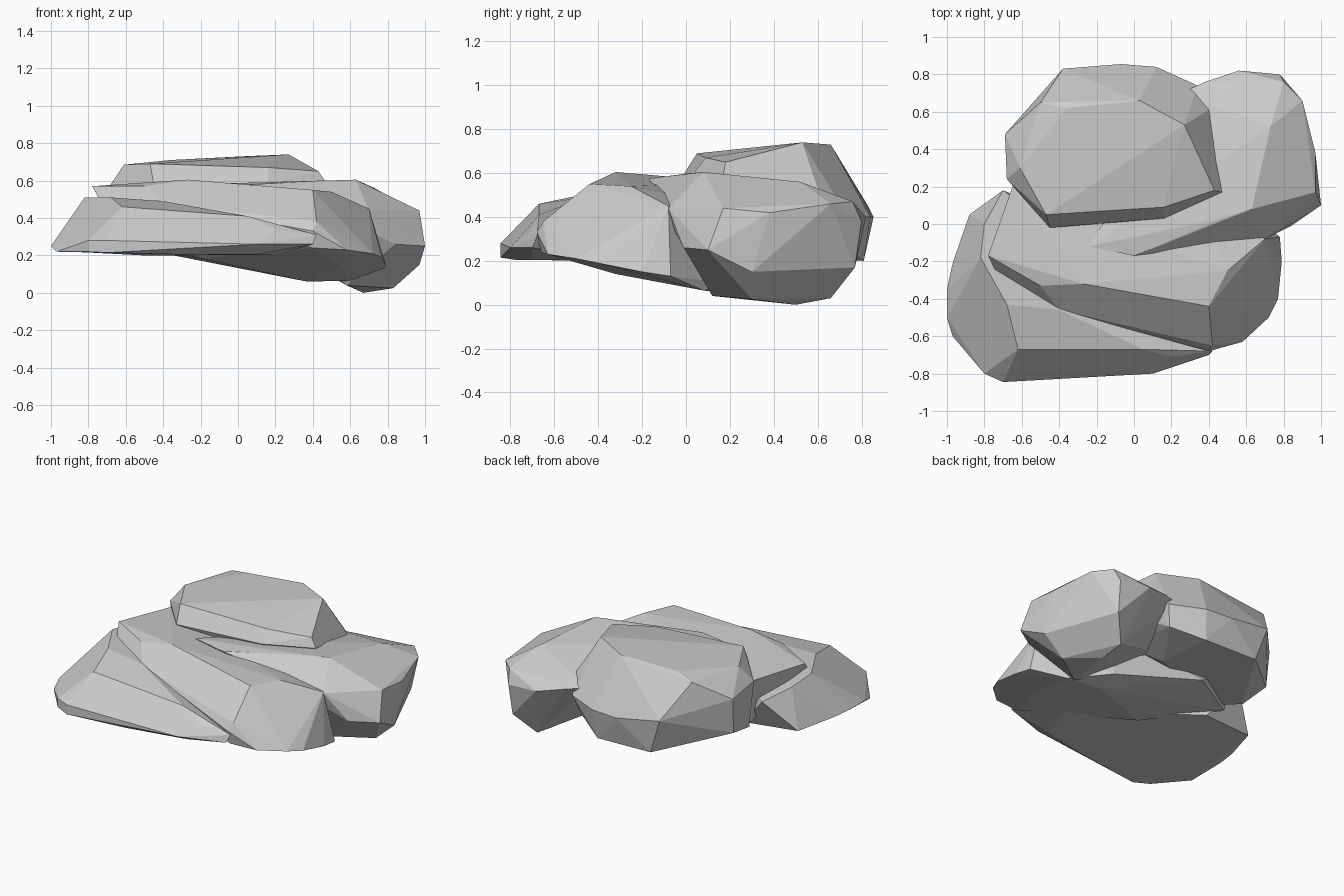
import bpy, bmesh, math


def rock(name, corners):
    """Faceted boulder: convex hull of its corner points, flat planes merged."""
    bm = bmesh.new()
    for c in corners:
        bm.verts.new(c)
    bmesh.ops.convex_hull(bm, input=bm.verts[:])
    loose = [v for v in bm.verts if not v.link_faces]
    bmesh.ops.delete(bm, geom=loose, context='VERTS')
    bmesh.ops.dissolve_limit(bm, angle_limit=math.radians(4),
                             verts=bm.verts[:], edges=bm.edges[:])
    bmesh.ops.recalc_face_normals(bm, faces=bm.faces[:])
    me = bpy.data.meshes.new(name)
    bm.to_mesh(me)
    bm.free()
    ob = bpy.data.objects.new(name, me)
    bpy.context.collection.objects.link(ob)
    return ob


# low slab at the front left
rock("front_slab", [
    (-.97, -.6, .22), (-.8, -.8, .22), (-.7, -.845, .215), (-.3, -.78, .205),
    (.1, -.8, .26), (.1, -.7, .205), (.4, -.7, .26), (.42, -.68, .31),
    (-1, -.35, .25), (-1, -.5, .25), (-.97, -.21, .24), (-.88, .05, .22),
    (-.7, -.845, .28), (-.8, -.8, .28), (-.62, -.67, .46), (.05, -.67, .41),
    (.2, -.71, .34), (-.68, -.43, .51), (-.82, -.18, .51), (-.8, 0, .48),
    (-.7, .18, .42), (-.4, -.46, .49), (-.5, .1, .2), (.2, -.4, .2)])

# long leaning boulder through the middle
rock("middle_boulder", [
    (-.78, -.17, .57), (-.65, .2, .56), (-.74, -.25, .5), (-.5, -.33, .57),
    (-.27, -.32, .605), (.4, -.44, .55), (.5, -.25, .54), (.7, -.08, .45),
    (-.4, -.46, .48), (.4, -.68, .33), (.42, -.65, .38), (.58, -.63, .23),
    (.72, -.5, .21), (.77, -.4, .19), (.79, -.2, .15), (.78, -.07, .13),
    (.4, -.66, .24), (.55, -.32, .14), (.6, .08, .065), (.37, .12, .06),
    (.39, .27, .09), (-.19, .43, .19), (-.2, -.2, .185), (-.6, .15, .25),
    (.3, .2, .45)])

# rounded boulder at the right, tapering to the left
rock("right_boulder", [
    (-.24, -.12, .58), (0, -.17, .575), (.45, .02, .6), (.63, .08, .605),
    (.97, .17, .44), (1, .1, .25), (.7, -.08, .44), (.84, -.01, .26),
    (.7, -.05, .33), (.97, .38, .42), (.9, .66, .46), (.73, .52, .56),
    (.8, .76, .47), (.78, .8, .38), (.56, .82, .4), (.38, .76, .44),
    (.25, .7, .46), (.77, .77, .17), (.67, .5, 0), (.83, .3, .025),
    (.97, .3, .15), (.66, .66, .03), (.58, .12, .04), (.3, .45, .22),
    (.3, .2, .2), (-.1, .05, .45)])

# capping boulder at the back
rock("back_boulder", [
    (-.47, .05, .69), (-.45, -.02, .58), (.16, .03, .59), (.16, .09, .67),
    (.43, .18, .65), (.47, .17, .59), (.27, .53, .74), (.03, .66, .73),
    (-.36, .62, .71), (-.61, .3, .685), (-.5, .65, .68), (-.68, .24, .58),
    (-.69, .48, .55), (-.68, .46, .31), (.4, .61, .5), (-.38, .83, .45),
    (-.07, .855, .4), (.12, .84, .4), (.34, .74, .4), (-.3, .81, .21),
    (.1, .81, .2), (.3, .7, .27), (-.66, .26, .27), (-.5, .1, .27),
    (.1, .4, .23), (.25, .2, .38)])
